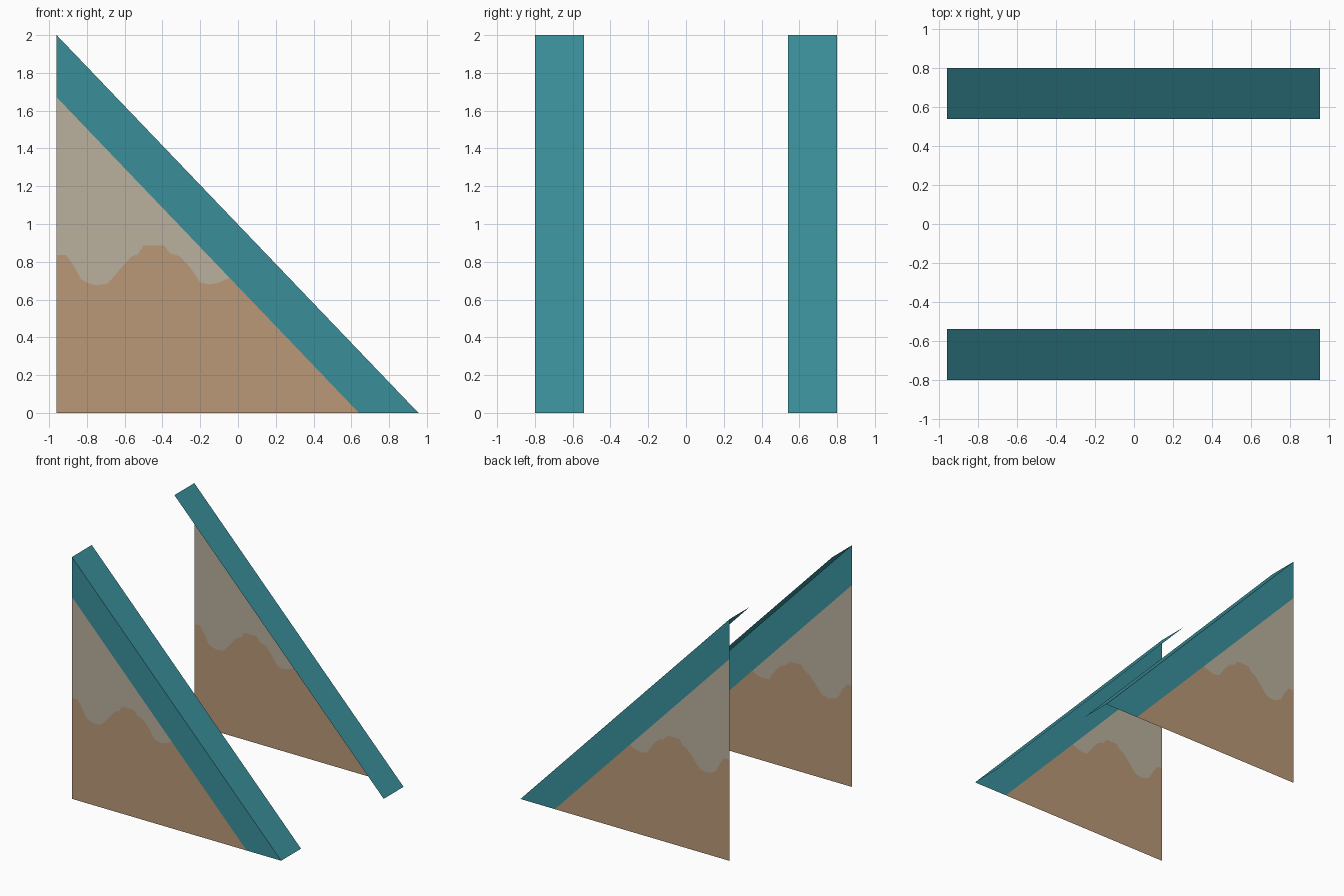
import bpy
import bmesh

cube = bpy.data.objects.get("Cube")
if cube:
    bpy.data.objects.remove(cube, do_unlink=True)


def linear(c):
    c /= 255
    return c / 12.92 if c <= 0.04045 else ((c + 0.055) / 1.055) ** 2.4


def material(name, *rgb):
    mat = bpy.data.materials.new(name)
    mat.use_nodes = True
    colour = (*map(linear, rgb), 1)
    mat.diffuse_color = colour
    mat.node_tree.nodes["Principled BSDF"].inputs["Base Color"].default_value = colour
    return mat


teal = material("teal", 58, 143, 154)
taupe = material("taupe", 186, 176, 157)
brown = material("brown", 186, 152, 119)

BACK, TOE, TOP = -0.96, 0.955, 2.0
BAND = 0.315            # width of the trim band along the floor
OUTER, INNER = -0.8, -0.54


def sheet(name, faces):
    """Build flat faces from (points, material) pairs, mirrored front to back."""
    mesh = bpy.data.meshes.new(name)
    bm = bmesh.new()
    for points, mat in faces:
        if mat.name not in mesh.materials:
            mesh.materials.append(mat)
        face = bm.faces.new([bm.verts.new(p) for p in points])
        face.material_index = mesh.materials.find(mat.name)
    bmesh.ops.remove_doubles(bm, verts=bm.verts, dist=0.0001)
    bm.to_mesh(mesh)
    bm.free()
    obj = bpy.data.objects.new(name, mesh)
    bpy.context.collection.objects.link(obj)
    mirror = obj.modifiers.new("front_and_back", "MIRROR")
    mirror.use_axis = (False, True, False)
    mirror.use_mirror_merge = False
    return obj


def on_side(profile):
    return [(x, OUTER, z) for x, z in profile]


# Wavy border between the two wall colours, ending on the trim band
band_top = TOP * (1 - BAND / (TOE - BACK))
end_x = -0.045
end_z = band_top * (TOE - BAND - end_x) / (TOE - BAND - BACK)
wave = [(BACK, 0.835), (-0.91, 0.835), (-0.87, 0.78), (-0.83, 0.705),
        (-0.79, 0.685), (-0.75, 0.675), (-0.69, 0.685), (-0.65, 0.73),
        (-0.6, 0.79), (-0.56, 0.83), (-0.53, 0.84), (-0.5, 0.885),
        (-0.39, 0.885), (-0.36, 0.845), (-0.31, 0.83), (-0.25, 0.765),
        (-0.2, 0.69), (-0.15, 0.68), (-0.1, 0.69), (end_x, end_z)]

# Triangular side walls: lower colour, upper colour and sloping trim band
lower = [(BACK, 0), (TOE - BAND, 0)] + wave[::-1]
upper = wave + [(BACK, band_top)]
band = [(TOE - BAND, 0), (TOE, 0), (BACK, TOP), (BACK, band_top), wave[-1]]
sheet("side_wall", [(on_side(lower), brown), (on_side(upper), taupe),
                    (on_side(band), teal)])

# Sloping cap strips, reaching inward from the top edge of each wall
sheet("sloping_cap", [([(BACK, OUTER, TOP), (TOE, OUTER, 0),
                        (TOE, INNER, 0), (BACK, INNER, TOP)], teal)])
